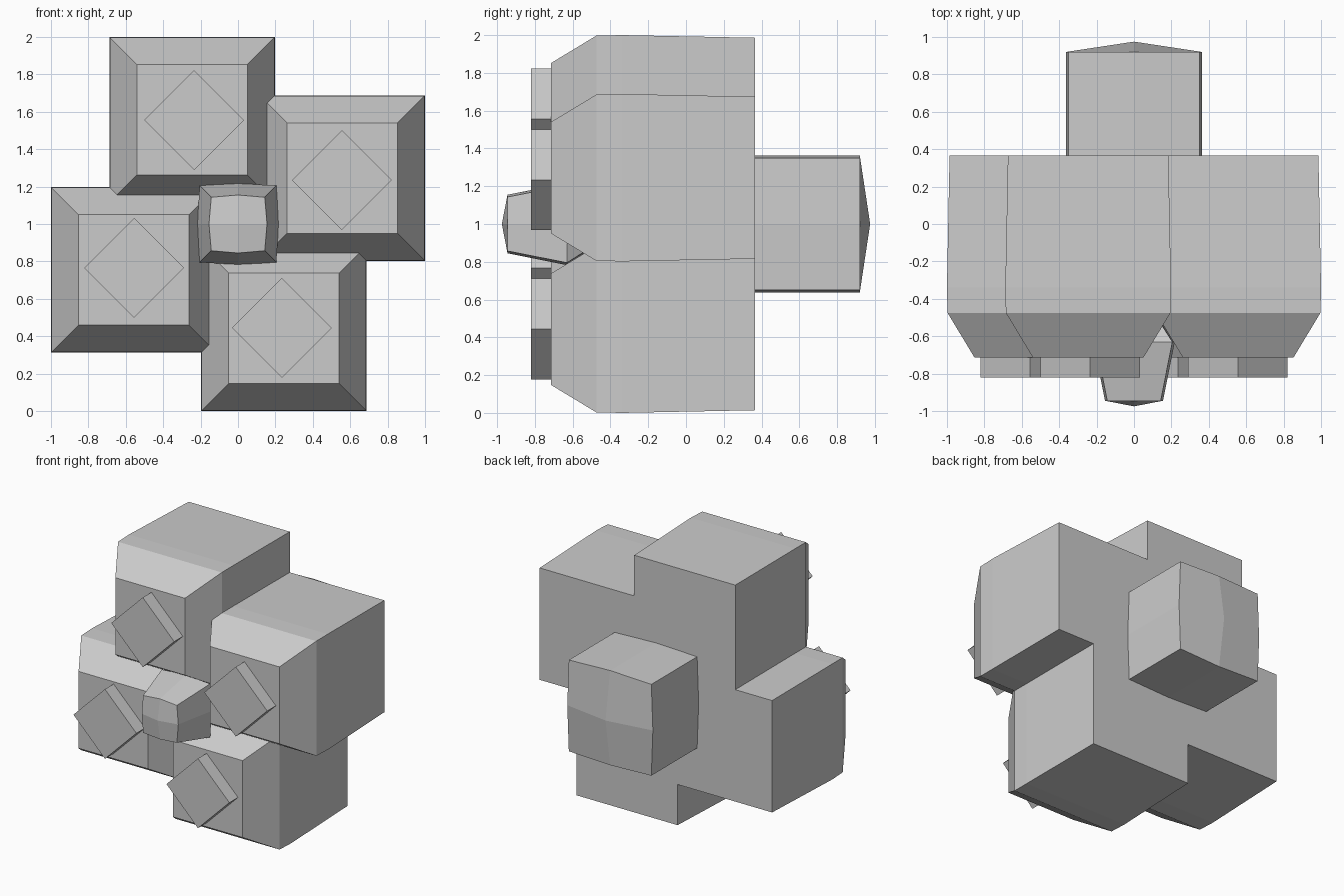
import bpy, bmesh, math

if "Cube" in bpy.data.objects:
    bpy.data.objects.remove(bpy.data.objects["Cube"])

CZ = 1.0  # height of the model's centre


def loft(name, cx, cz, rings, tip=None):
    """Loft rings (y, corner half-size, mid-side half-size or None) along y.
    A tip height closes the last ring with four bulged quads."""
    bm = bmesh.new()
    loops = []
    for y, c, m in rings:
        if m is None:
            pts = [(-c, -c), (c, -c), (c, c), (-c, c)]
        else:
            pts = [(-c, -c), (0, -m), (c, -c), (m, 0),
                   (c, c), (0, m), (-c, c), (-m, 0)]
        loops.append([bm.verts.new((cx + x, y, cz + z)) for x, z in pts])
    n = len(loops[0])
    for a, b in zip(loops, loops[1:]):
        for i in range(n):
            j = (i + 1) % n
            bm.faces.new((a[i], a[j], b[j], b[i]))
    bm.faces.new(loops[0])
    last = loops[-1]
    if tip is None:
        bm.faces.new(last)
    else:
        top = bm.verts.new((cx, tip, cz))
        for i in range(0, n, 2):
            bm.faces.new((last[i - 1], last[i], last[i + 1], top))
    bmesh.ops.recalc_face_normals(bm, faces=bm.faces)
    mesh = bpy.data.meshes.new(name)
    bm.to_mesh(mesh)
    bm.free()
    ob = bpy.data.objects.new(name, mesh)
    bpy.context.collection.objects.link(ob)
    return ob


# Four bevelled blocks in a pinwheel, each with a diamond plate on its front
blocks = []
x, z = -0.245, 0.557
px, pz = -0.234, 0.555
for i in range(4):
    blocks.append(loft(f"block_{i + 1}", x, CZ + z, [
        (-0.715, 0.295, None), (-0.475, 0.440, None),
        (-0.34, 0.443, None), (0.365, 0.429, None)]))
    bpy.ops.mesh.primitive_cube_add(size=1, location=(px, -0.755, CZ + pz),
                                    rotation=(0, math.pi / 4, 0))
    plate = bpy.context.object
    plate.name = f"diamond_plate_{i + 1}"
    side = 0.267 * math.sqrt(2)
    plate.scale = (side, 0.13, side)
    x, z = z, -x
    px, pz = pz, -px

# Merge the blocks into one body
body = blocks[0]
body.name = "body"
bpy.context.view_layer.objects.active = body
for other in blocks[1:]:
    mod = body.modifiers.new("union", 'BOOLEAN')
    mod.operation = 'UNION'
    mod.solver = 'EXACT'
    mod.object = other
    bpy.ops.object.modifier_apply(modifier=mod.name)
    bpy.data.objects.remove(other)

# Bulged back stub
loft("back_stub", 0, CZ, [(0.30, 0.35, 0.363), (0.92, 0.35, 0.363)], tip=0.975)

# Tapered nose at the front centre
loft("front_nose", 0, CZ, [(-0.45, 0.09, 0.10), (-0.63, 0.205, 0.218),
                           (-0.945, 0.143, 0.155)], tip=-0.975)
